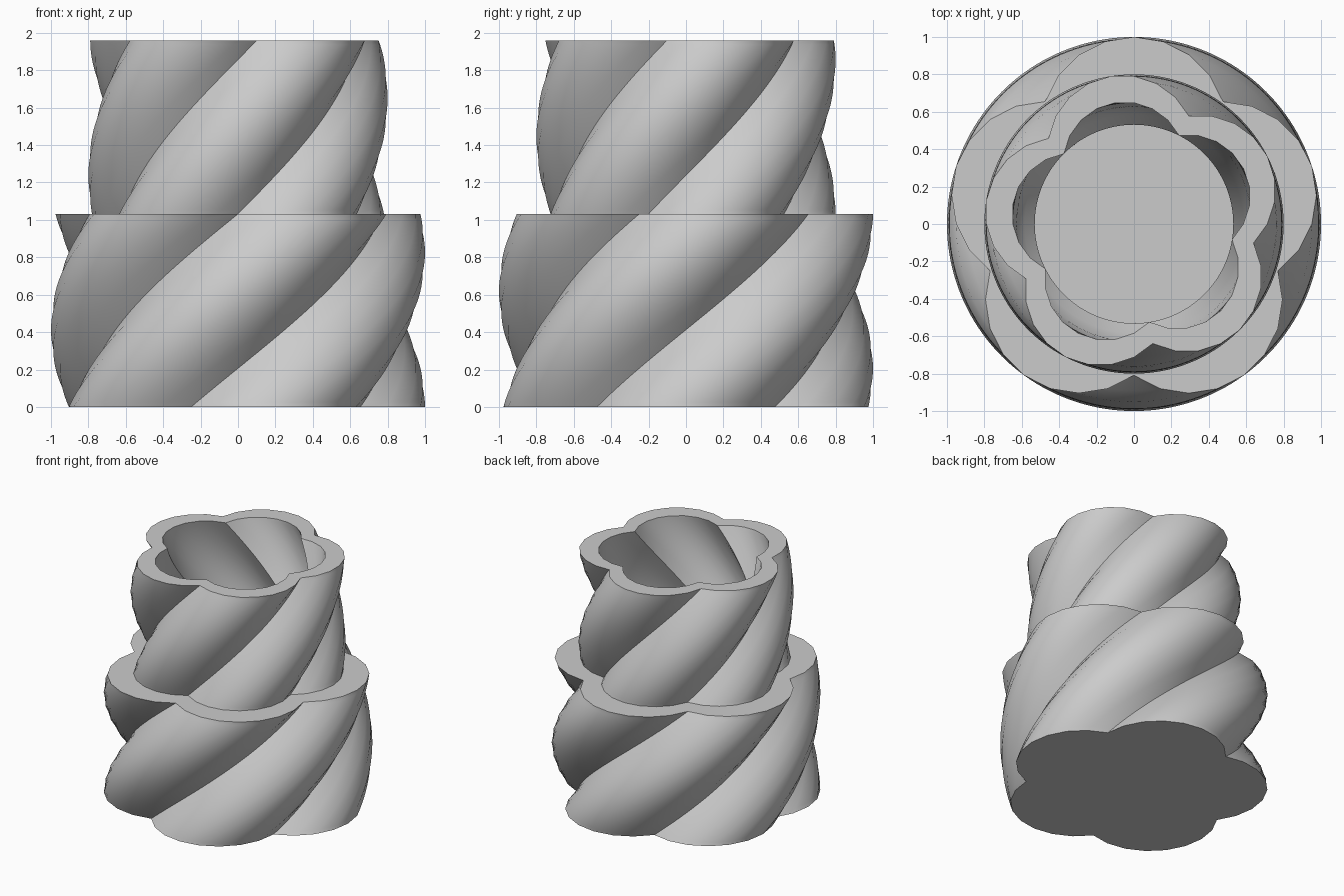
import bpy, bmesh
from math import cos, sin, radians, pi

cube = bpy.data.objects.get("Cube")
if cube:
    bpy.data.objects.remove(cube)

LOBES, SEGMENTS, LEVELS = 5, 8, 40
BASE_TOP, TOP = 1.0316, 1.96
TWIST = radians(90) / BASE_TOP      # turn per unit of height

grey = bpy.data.materials.new("plain_grey")
grey.use_nodes = True
colour = (0.6, 0.6, 0.6, 1)
grey.diffuse_color = colour
grey.node_tree.nodes["Principled BSDF"].inputs["Base Color"].default_value = colour


def lobed_ring(bm, radius, z):
    """One flower-shaped section: overlapping circles around the axis."""
    r, ring = radius / 2, []
    for lobe in range(LOBES):
        mid = 2 * pi * lobe / LOBES + TWIST * z
        for s in range(SEGMENTS):
            a = mid + radians(144) * (s / SEGMENTS - 0.5)
            ring.append(bm.verts.new((r * (cos(mid) + cos(a)), r * (sin(mid) + sin(a)), z)))
    return ring


def bridge(bm, low, high):
    for i in range(len(low)):
        j = (i + 1) % len(low)
        bm.faces.new((low[i], low[j], high[j], high[i]))


def twisted_wall(bm, radius, z0, z1):
    rings = [lobed_ring(bm, radius, z0 + (z1 - z0) * k / LEVELS) for k in range(LEVELS + 1)]
    for low, high in zip(rings, rings[1:]):
        bridge(bm, low, high)
    return rings[0], rings[-1]


def finish(bm, name):
    bmesh.ops.recalc_face_normals(bm, faces=bm.faces)
    mesh = bpy.data.meshes.new(name)
    bm.to_mesh(mesh)
    bm.free()
    mesh.materials.append(grey)
    obj = bpy.data.objects.new(name, mesh)
    bpy.context.collection.objects.link(obj)
    bpy.ops.object.select_all(action="DESELECT")
    obj.select_set(True)
    bpy.context.view_layer.objects.active = obj
    bpy.ops.object.shade_smooth_by_angle(angle=radians(30))


# Solid lower tier
bm = bmesh.new()
bottom, top = twisted_wall(bm, 1.0, 0, BASE_TOP)
bm.faces.new(bottom)
bm.faces.new(top)
finish(bm, "lower_tier")

# Hollow upper tier standing on the lower one
bm = bmesh.new()
outer_low, outer_high = twisted_wall(bm, 0.8, BASE_TOP, TOP)
inner_low, inner_high = twisted_wall(bm, 0.656, BASE_TOP, TOP)
bridge(bm, outer_high, inner_high)
bridge(bm, outer_low, inner_low)
finish(bm, "upper_tier")
